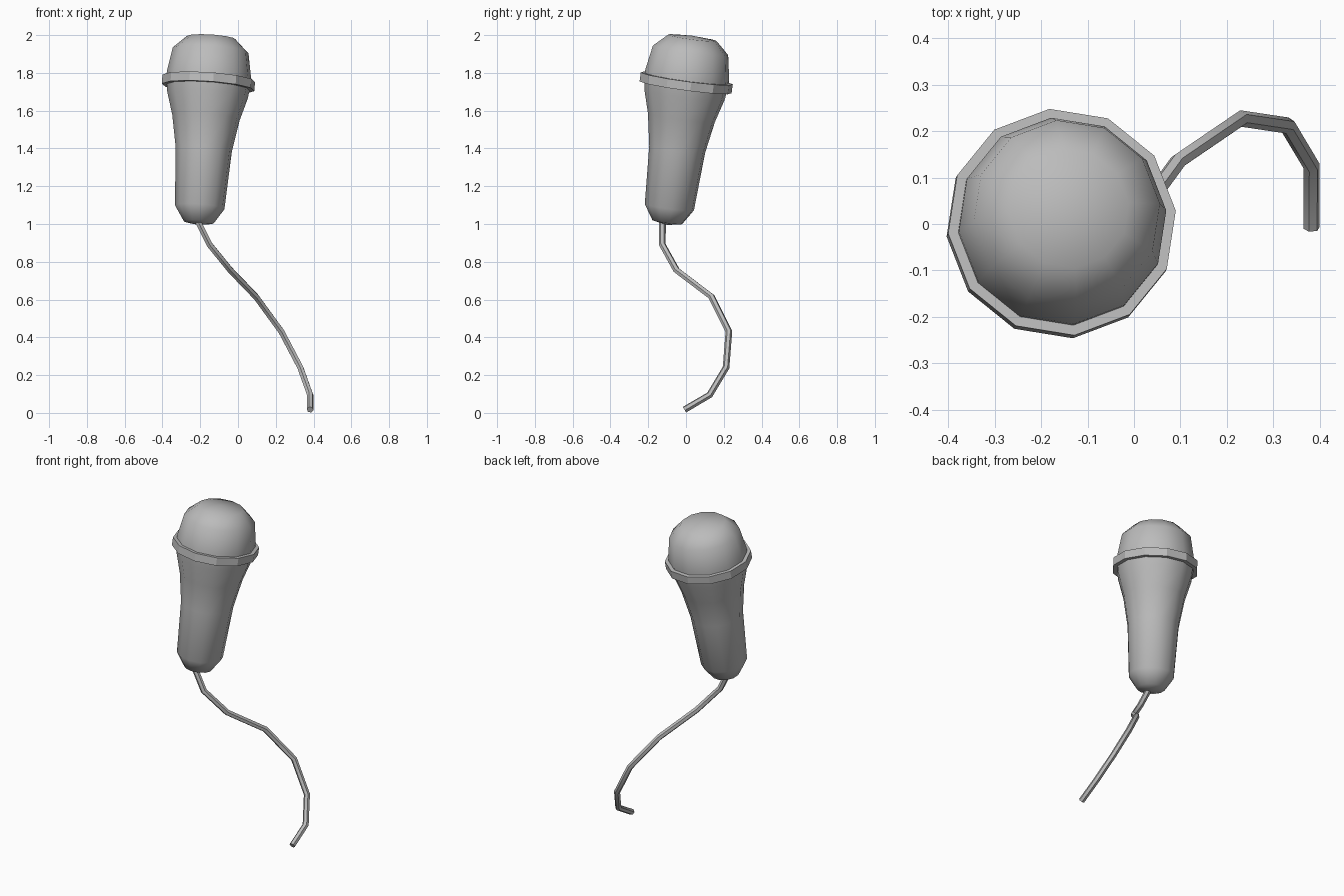
import bpy, bmesh, math
from mathutils import Vector, Matrix

cube = bpy.data.objects.get("Cube")
if cube:
    bpy.data.objects.remove(cube)

# Single colour
grey = bpy.data.materials.new("mid grey")
grey.use_nodes = True
COLOUR = (0.5, 0.5, 0.5, 1)
grey.diffuse_color = COLOUR
grey.node_tree.nodes["Principled BSDF"].inputs["Base Color"].default_value = COLOUR

# The microphone leans along this axis, starting at its bottom tip
AXIS = Vector((0.07, 0.135, 1))
TIP = Vector((-0.209, -0.1, 1))
TILT = (Matrix.Translation(TIP) @ Vector((0, 0, 1)).rotation_difference(AXIS).to_matrix().to_4x4()
        @ Matrix.Rotation(math.radians(6), 4, 'Z'))
SIDES = 12


def finish(obj, angle):
    obj.data.materials.append(grey)
    bpy.ops.object.select_all(action='DESELECT')
    obj.select_set(True)
    bpy.context.view_layer.objects.active = obj
    bpy.ops.object.shade_smooth_by_angle(angle=math.radians(angle))


def lathe(name, profile, angle, closed=False):
    """Spin (radius, height) pairs around the tilted axis."""
    bm = bmesh.new()
    verts = [bm.verts.new((r, 0, h)) for r, h in profile]
    edges = [bm.edges.new(pair) for pair in zip(verts, verts[1:])]
    if closed:
        edges.append(bm.edges.new((verts[-1], verts[0])))
    bmesh.ops.spin(bm, geom=verts + edges, cent=(0, 0, 0), axis=(0, 0, 1),
                   angle=math.tau, steps=SIDES)
    bmesh.ops.remove_doubles(bm, verts=bm.verts, dist=0.0005)
    bmesh.ops.recalc_face_normals(bm, faces=bm.faces)
    bm.transform(TILT)
    mesh = bpy.data.meshes.new(name)
    bm.to_mesh(mesh)
    bm.free()
    obj = bpy.data.objects.new(name, mesh)
    bpy.context.collection.objects.link(obj)
    finish(obj, angle)


# Handle with rounded end, flaring towards the head
lathe("handle", [(0, -0.005), (0.08, 0.01), (0.132, 0.09), (0.15, 0.4),
                 (0.18, 0.57), (0.215, 0.69), (0.225, 0.76)], 60)

# Domed head
lathe("head", [(0.225, 0.75), (0.225, 0.8), (0.202, 0.93),
               (0.13, 0.997), (0, 1.008)], 60)

# Flat collar between handle and head
lathe("collar", [(0.222, 0.732), (0.247, 0.732), (0.247, 0.78), (0.222, 0.78)], 20, closed=True)

# Cable hanging from the handle
path = [(-0.215, -0.125, 1.02), (-0.15, -0.125, 0.89), (-0.04, -0.05, 0.755),
        (0.095, 0.135, 0.615), (0.23, 0.227, 0.43), (0.33, 0.212, 0.24),
        (0.382, 0.125, 0.095), (0.382, -0.008, 0.017)]
curve = bpy.data.curves.new("cable_path", 'CURVE')
curve.dimensions = '3D'
curve.bevel_depth = 0.018
curve.bevel_resolution = 1
curve.use_fill_caps = True
spline = curve.splines.new('POLY')
spline.points.add(len(path) - 1)
for point, co in zip(spline.points, path):
    point.co = (*co, 1)
cable = bpy.data.objects.new("cable", curve)
bpy.context.collection.objects.link(cable)
bpy.ops.object.select_all(action='DESELECT')
cable.select_set(True)
bpy.context.view_layer.objects.active = cable
bpy.ops.object.convert(target='MESH')
finish(bpy.context.view_layer.objects.active, 50)
